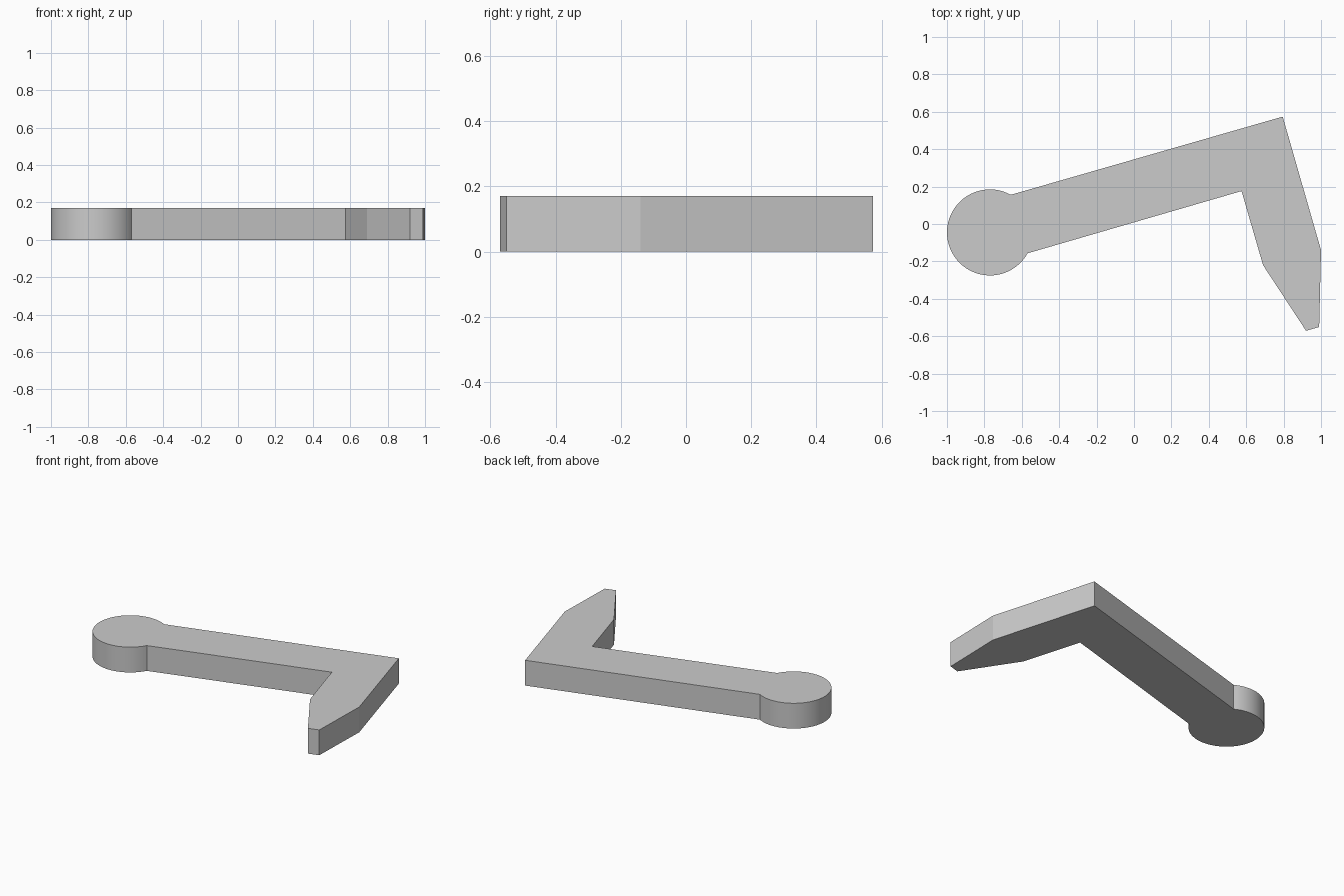
import bpy, bmesh
from math import cos, sin, radians

if "Cube" in bpy.data.objects:
    bpy.data.objects.remove(bpy.data.objects["Cube"])

HEIGHT = 0.17
HUB = (-0.77, -0.045)
RADIUS = 0.23

# bent arm with a tapered tip, from the hub's lower joint round to its upper joint
outline = [(0.575, 0.176), (0.69, -0.22), (0.92, -0.571), (0.99, -0.551),
           (1.0, -0.14), (0.795, 0.574)]

# round hub: the arc left open where the arm joins it
STEPS = 48
for i in range(STEPS + 1):
    a = radians(61 + 270 * i / STEPS)
    outline.append((HUB[0] + RADIUS * cos(a), HUB[1] + RADIUS * sin(a)))

# extrude the outline into a flat plate
bm = bmesh.new()
base = bm.faces.new([bm.verts.new((x, y, 0)) for x, y in outline])
ext = bmesh.ops.extrude_face_region(bm, geom=[base], use_keep_orig=True)
top = [g for g in ext["geom"] if isinstance(g, bmesh.types.BMVert)]
bmesh.ops.translate(bm, verts=top, vec=(0, 0, HEIGHT))
bmesh.ops.recalc_face_normals(bm, faces=bm.faces)

mesh = bpy.data.meshes.new("bent_lever")
bm.to_mesh(mesh)
bm.free()
lever = bpy.data.objects.new("bent_lever", mesh)
bpy.context.collection.objects.link(lever)

# smooth hub wall, crisp edges
bpy.context.view_layer.objects.active = lever
lever.select_set(True)
bpy.ops.object.shade_smooth_by_angle(angle=radians(12))
